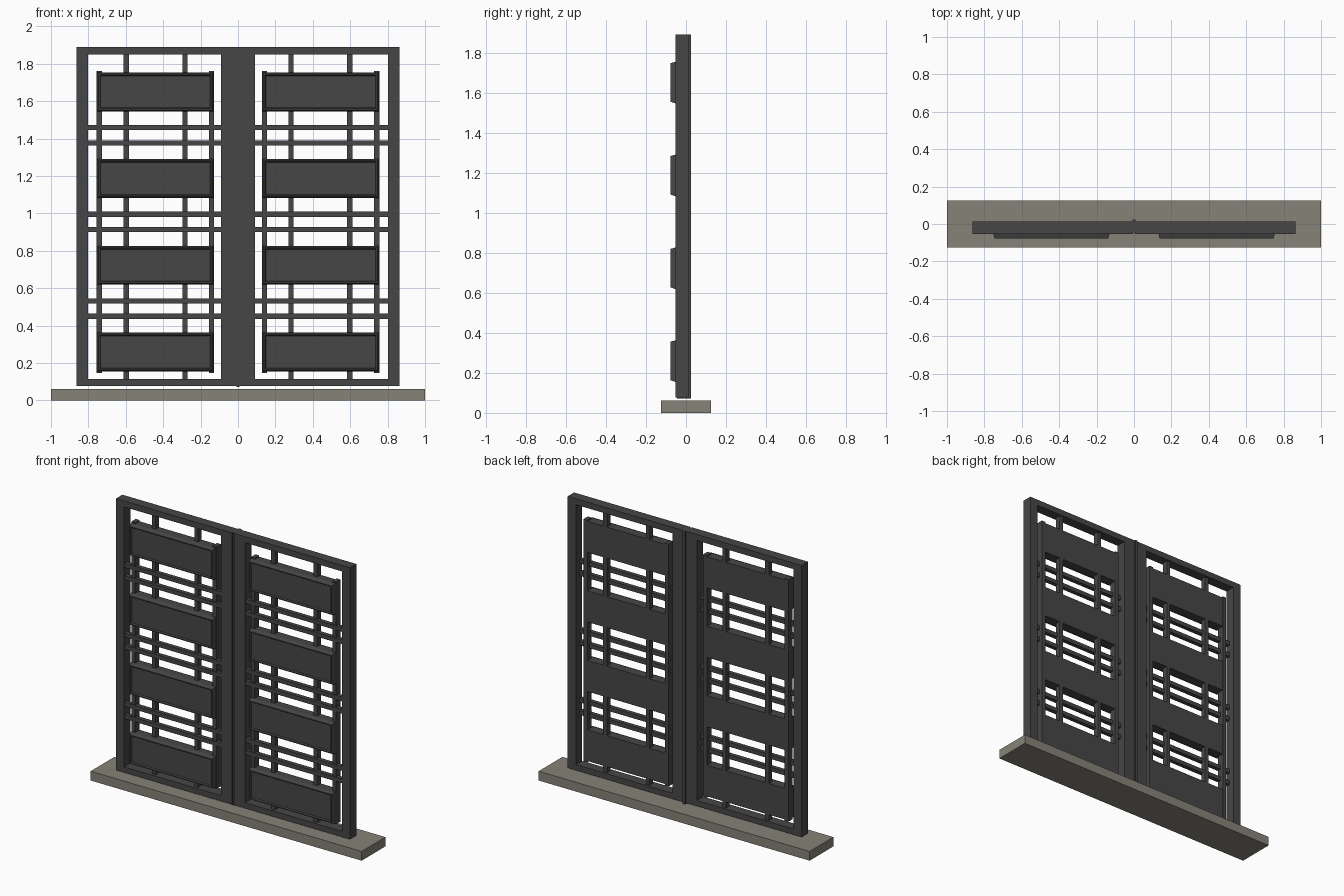
import bpy, bmesh

cube = bpy.data.objects.get("Cube")
if cube:
    bpy.data.objects.remove(cube, do_unlink=True)


def make_material(name, colour):
    mat = bpy.data.materials.new(name)
    mat.use_nodes = True
    mat.diffuse_color = (*colour, 1)
    mat.node_tree.nodes["Principled BSDF"].inputs["Base Color"].default_value = (*colour, 1)
    return mat


METAL = make_material("dark grey metal", (0.062, 0.062, 0.064))
STONE = make_material("warm grey stone", (0.24, 0.225, 0.185))


def finish(name, bm, mat):
    bmesh.ops.recalc_face_normals(bm, faces=bm.faces)
    mesh = bpy.data.meshes.new(name)
    bm.to_mesh(mesh)
    bm.free()
    mesh.materials.append(mat)
    obj = bpy.data.objects.new(name, mesh)
    bpy.context.collection.objects.link(obj)
    return obj


def box(name, xs, ys, zs, mat=METAL):
    bm = bmesh.new()
    bmesh.ops.create_cube(bm, size=1)
    for v in bm.verts:
        for axis, (lo, hi) in enumerate((xs, ys, zs)):
            v.co[axis] = hi if v.co[axis] > 0 else lo
    return finish(name, bm, mat)


def panel(name, xs, zs):
    """Raised panel: chamfered rim around a slightly sunk field."""
    bm = bmesh.new()
    rings = []
    for inset, y in ((0, 0), (0, -0.052), (0.008, -0.078), (0.014, -0.078), (0.019, -0.07)):
        x0, x1 = xs[0] + inset, xs[1] - inset
        z0, z1 = zs[0] + inset, zs[1] - inset
        rings.append([bm.verts.new((x, y, z))
                      for x, z in ((x0, z0), (x1, z0), (x1, z1), (x0, z1))])
    for a, b in zip(rings, rings[1:]):
        for i in range(4):
            j = (i + 1) % 4
            bm.faces.new((a[i], a[j], b[j], b[i]))
    bm.faces.new(rings[0])
    bm.faces.new(rings[-1])
    return finish(name, bm, METAL)


# Plinth and the strip closing the gap between the leaves
box("base_slab", (-1, 1), (-0.125, 0.125), (0, 0.062), STONE)
box("centre_strip", (-0.009, 0.009), (-0.045, 0.024), (0.072, 1.89))

BOTTOM, TOP = 0.078, 1.89
FRAME_Y = (-0.053, 0.014)
BAR_Y = (-0.05, -0.022)
POST_Y = (-0.035, 0.0)
PANEL_Z = [0.155 + 0.4637 * i for i in range(4)]
PANEL_H = 0.208

for side, label in ((1, "left"), (-1, "right")):
    def span(a, b):
        return tuple(sorted((side * a, side * b)))

    # Leaf frame
    box(f"{label}_inner_stile", span(0.006, 0.09), FRAME_Y, (BOTTOM, TOP))
    box(f"{label}_outer_stile", span(0.803, 0.863), FRAME_Y, (BOTTOM, TOP))
    box(f"{label}_top_rail", span(0.09, 0.803), FRAME_Y, (TOP - 0.04, TOP))
    box(f"{label}_bottom_rail", span(0.09, 0.803), FRAME_Y, (BOTTOM, BOTTOM + 0.038))

    # Raised panels
    for i, z in enumerate(PANEL_Z):
        panel(f"{label}_panel_{i + 1}", span(0.13, 0.753), (z, z + PANEL_H))

    # Pairs of cross bars between panels
    for i, z in enumerate(PANEL_Z[:-1]):
        middle = z + PANEL_H / 2 + 0.4637 / 2
        for part, offset in (("lower", -0.041), ("upper", 0.041)):
            box(f"{label}_{part}_cross_bar_{i + 1}", span(0.09, 0.803), BAR_Y,
                (middle + offset - 0.014, middle + offset + 0.014))

    # Long posts at the panel ends
    for part, x in (("inner", 0.141), ("outer", 0.742)):
        box(f"{label}_{part}_end_post", span(x - 0.014, x + 0.014), (-0.045, 0.001),
            (PANEL_Z[0] - 0.008, PANEL_Z[-1] + PANEL_H + 0.008))

    # Short posts linking panels to each other and to the rails
    starts = [BOTTOM + 0.03] + [z + PANEL_H for z in PANEL_Z]
    ends = PANEL_Z + [TOP - 0.03]
    for part, x in (("inner", 0.283), ("outer", 0.597)):
        for i, (z0, z1) in enumerate(zip(starts, ends)):
            box(f"{label}_{part}_link_post_{i + 1}", span(x - 0.014, x + 0.014), POST_Y,
                (z0 - 0.005, z1 + 0.005))
